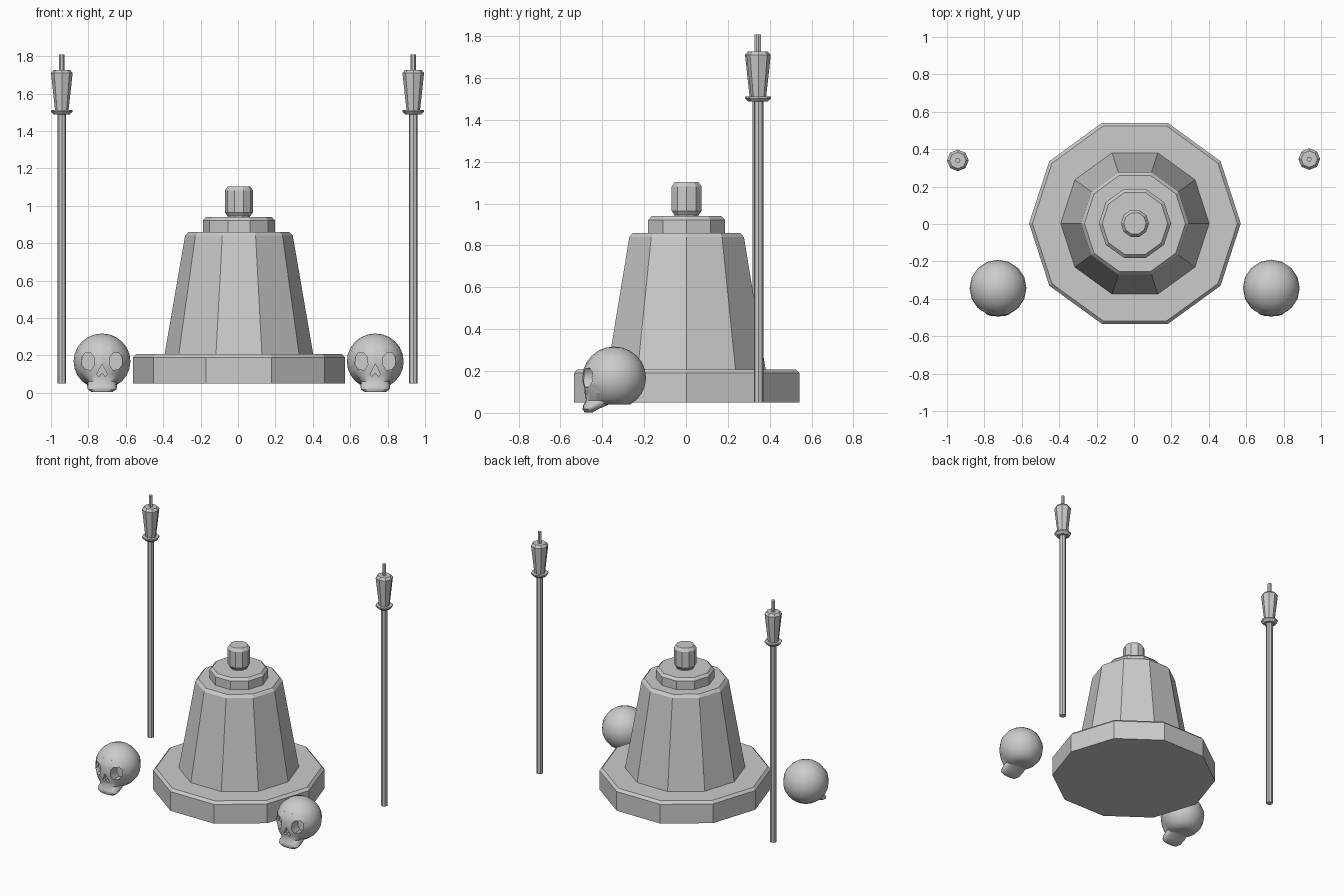
import bpy, bmesh
from math import sin, cos, pi, copysign

if "Cube" in bpy.data.objects:
    bpy.data.objects.remove(bpy.data.objects["Cube"])


def make_object(name, bm, loc=(0, 0, 0)):
    bmesh.ops.recalc_face_normals(bm, faces=bm.faces)
    mesh = bpy.data.meshes.new(name)
    bm.to_mesh(mesh)
    bm.free()
    ob = bpy.data.objects.new(name, mesh)
    ob.location = loc
    bpy.context.collection.objects.link(ob)
    return ob


def loft(bm, rings):
    """Skin a stack of closed rings and cap both ends."""
    rows = [[bm.verts.new(p) for p in ring] for ring in rings]
    n = len(rows[0])
    for a, b in zip(rows, rows[1:]):
        for i in range(n):
            bm.faces.new((a[i], a[(i + 1) % n], b[(i + 1) % n], b[i]))
    bm.faces.new(rows[0][::-1])
    bm.faces.new(rows[-1])


def turned(name, profile, sides, loc, phase=0):
    bm = bmesh.new()
    loft(bm, [[(r * cos(2 * pi * i / sides + phase), r * sin(2 * pi * i / sides + phase), z)
               for i in range(sides)] for r, z in profile])
    return make_object(name, bm, loc)


def prism(bm, outline, y0, y1):
    loft(bm, [[(x, y, z) for x, z in outline] for y in (y0, y1)])


# Stepped ten-sided pedestal
centre = (0.005, 0.003, 0)
turned("pedestal_base", [(0.566, 0.05), (0.566, 0.19), (0.548, 0.208)], 10, centre)
turned("pedestal_body", [(0.40, 0.19), (0.397, 0.208), (0.288, 0.84), (0.27, 0.86)], 10, centre)
turned("pedestal_collar", [(0.193, 0.85), (0.193, 0.922), (0.175, 0.94)], 10, centre)
turned("pedestal_knob", [(0.06, 0.935), (0.06, 0.945), (0.075, 0.965), (0.075, 1.082), (0.06, 1.103)],
       10, centre)

# Torches on poles
for side, x, y in (("left", -0.942, 0.34), ("right", 0.937, 0.347)):
    turned("pole_" + side, [(0.023, 0.05), (0.023, 1.50)], 8, (x, y, 0))
    turned("torch_flange_" + side, [(0.042, 1.487), (0.058, 1.503), (0.058, 1.512), (0.042, 1.512)],
           8, (x, y, 0))
    turned("torch_head_" + side, [(0.036, 1.51), (0.058, 1.71), (0.044, 1.727)], 8, (x, y, 0))
    turned("torch_wick_" + side, [(0.014, 1.72), (0.014, 1.808)], 6, (x, y, 0))

# Skull cranium, flattened underneath
bm = bmesh.new()
bmesh.ops.create_uvsphere(bm, u_segments=16, v_segments=12, radius=0.152)
for v in bm.verts:
    v.co.z = max(v.co.z * 0.98 + 0.168, 0.04)
    v.co.y -= 0.343
skull = make_object("skull_left", bm)

# Face and upper jaw: z, half width, front y, back y
face_rings = [(0.003, 0.055, -0.485, -0.445), (0.018, 0.076, -0.494, -0.42),
              (0.035, 0.080, -0.492, -0.38), (0.06, 0.076, -0.478, -0.33),
              (0.095, 0.108, -0.484, -0.28), (0.15, 0.124, -0.494, -0.28),
              (0.21, 0.118, -0.490, -0.28), (0.25, 0.09, -0.468, -0.28)]


def face_ring(z, w, front, back):
    def sq(t):
        return copysign(abs(t) ** 0.8, t)
    mid, half = (front + back) / 2, (back - front) / 2
    return [(w * sq(cos(2 * pi * i / 16)), mid + half * sq(sin(2 * pi * i / 16)), z)
            for i in range(16)]


bm = bmesh.new()
loft(bm, [face_ring(*r) for r in face_rings])
face = make_object("face_helper", bm)

# Eye socket and nose cutters
bm = bmesh.new()
for s in (-1, 1):
    eye = [(0.058, 0.122), (0.088, 0.125), (0.108, 0.150), (0.106, 0.192),
           (0.090, 0.214), (0.060, 0.212), (0.042, 0.190), (0.040, 0.150)]
    prism(bm, [(s * x, z) for x, z in eye], -0.6, -0.415)
prism(bm, [(0, 0.155), (0.028, 0.098), (0.017, 0.088), (0, 0.108), (-0.017, 0.088), (-0.028, 0.098)],
      -0.6, -0.455)
cutter = make_object("socket_cutter", bm)

for helper, op in ((face, 'UNION'), (cutter, 'DIFFERENCE')):
    helper.hide_render = True
    mod = skull.modifiers.new(op.title(), 'BOOLEAN')
    mod.operation, mod.solver, mod.object = op, 'EXACT', helper
bpy.context.view_layer.update()
skull_mesh = bpy.data.meshes.new_from_object(skull.evaluated_get(bpy.context.evaluated_depsgraph_get()))
skull.modifiers.clear()
skull.data = skull_mesh
for helper in (face, cutter):
    bpy.data.objects.remove(helper)

# Smooth the skull and place the pair
bpy.ops.object.select_all(action='DESELECT')
skull.select_set(True)
bpy.context.view_layer.objects.active = skull
bpy.ops.object.shade_smooth_by_angle(angle=0.7)
skull.location.x = -0.727
twin = skull.copy()
twin.name = "skull_right"
twin.location.x = 0.734
bpy.context.collection.objects.link(twin)
